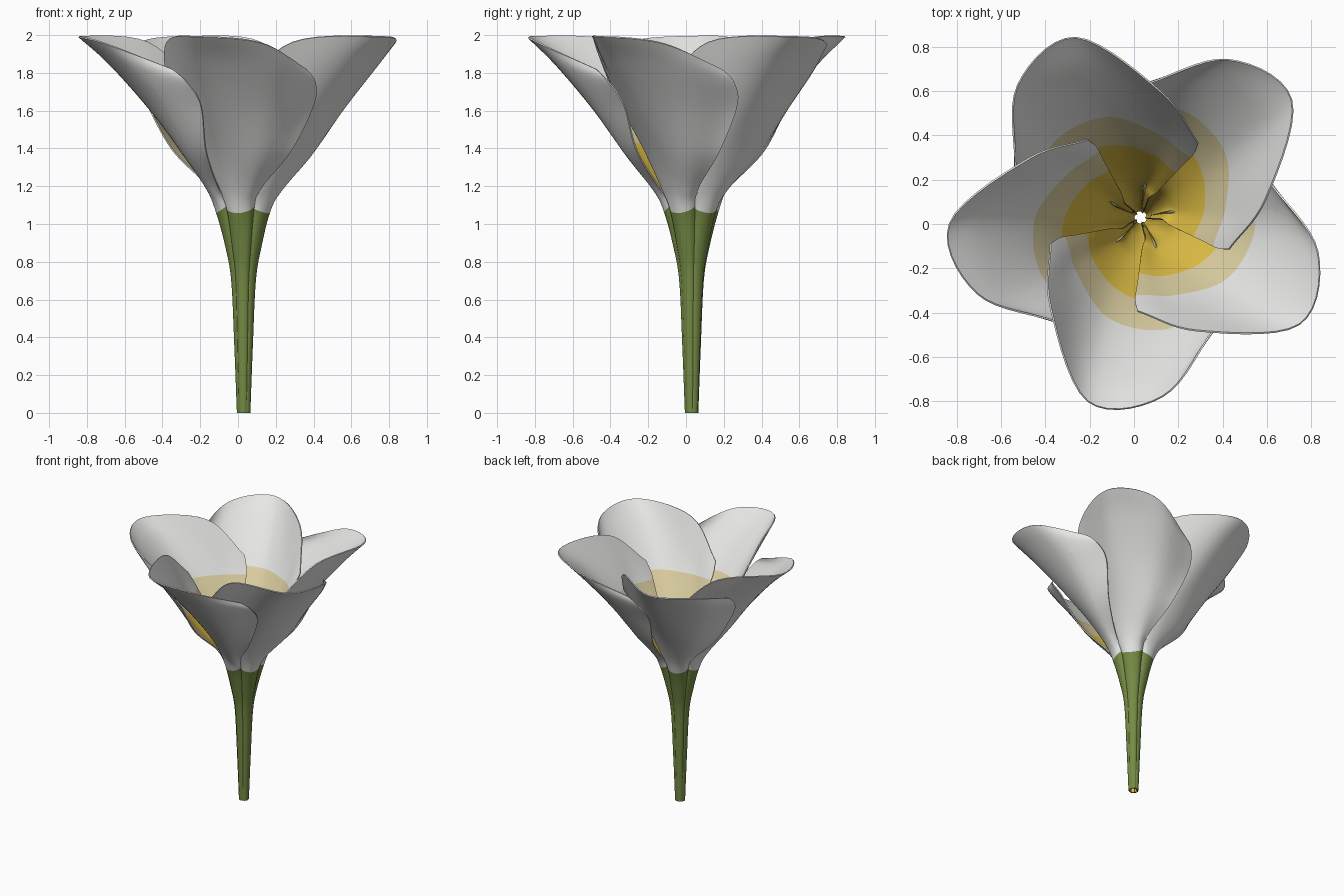
import bpy, bmesh, math
from mathutils import Vector

if "Cube" in bpy.data.objects:
    bpy.data.objects.remove(bpy.data.objects["Cube"])


def material(name, rgb):
    m = bpy.data.materials.new(name)
    m.diffuse_color = (*rgb, 1)
    m.use_nodes = True
    m.node_tree.nodes["Principled BSDF"].inputs["Base Color"].default_value = m.diffuse_color
    return m


white = material("petal white", (0.80, 0.80, 0.79))
pale = material("pale yellow", (0.72, 0.63, 0.36))
deep = material("deep yellow", (0.76, 0.53, 0.06))
green = material("tube green", (0.18, 0.26, 0.06))
# first four slots: inside skin; last four: matching outside skin
SLOTS = [white, pale, deep, deep, white, white, white, green]

CENTRE = Vector((0.03, 0.03, 0))
STEPS = 12

# Lower part of each petal: a narrow strip of the tube (radius, height)
rows = []
for r, z, lift in [(0.027, 0, 0), (0.040, 0.35, 0), (0.056, 0.7, 0),
                   (0.086, 0.88, 0.01), (0.133, 1.06, 0.045)]:
    rows.append([(-46, r * 0.72, z + lift), (-24, r * 0.98, z + lift * 0.3),
                 (0, r * 1.04, z), (24, r * 1.02, z + lift * 0.3),
                 (43, r * 0.90, z + lift)])
GREEN_ROWS = (len(rows) - 1) * STEPS

# Flaring blade: (angle from midrib, radius, height), inner edge to outer edge
rows += [
    [(-56, .135, 1.19), (-32, .17, 1.19), (-3, .195, 1.20), (22, .205, 1.19), (42, .195, 1.20)],
    [(-60, .21, 1.35), (-35, .265, 1.39), (-5, .32, 1.40), (25, .36, 1.38), (54, .38, 1.39)],
    [(-62, .30, 1.51), (-35, .40, 1.63), (-4, .52, 1.65), (27, .54, 1.63), (59, .51, 1.63)],
    [(-63, .37, 1.63), (-34, .49, 1.81), (-4, .71, 1.86), (24, .70, 1.83), (54, .575, 1.75)],
    [(-61, .42, 1.72), (-32, .57, 1.965), (-3, .86, 1.995), (20, .81, 1.96), (46, .60, 1.82)],
]


def smooth_path(points, steps):
    """Catmull-Rom curve through the points."""
    p = [Vector(q) for q in points]
    p = [2 * p[0] - p[1]] + p + [2 * p[-1] - p[-2]]
    out = []
    for k in range(1, len(p) - 2):
        a, b, c, d = p[k - 1:k + 3]
        for s in range(steps):
            t = s / steps
            out.append(0.5 * (2 * b + (c - a) * t + (2 * a - 5 * b + 4 * c - d) * t ** 2
                              + (3 * b - a - 3 * c + d) * t ** 3))
    return out + [p[-2].copy()]


def make_petal(name, axis):
    # control net to a fine grid
    net = []
    for row in rows:
        pts = []
        for ang, r, z in row:
            a = math.radians(axis + ang)
            pts.append((r * math.cos(a), r * math.sin(a), z))
        net.append(smooth_path(pts, 7))
    grid = list(zip(*[smooth_path(col, STEPS) for col in zip(*net)]))

    bm = bmesh.new()
    vs = [[bm.verts.new(p + CENTRE) for p in row] for row in grid]
    for i in range(len(vs) - 1):
        for j in range(len(vs[0]) - 1):
            f = bm.faces.new((vs[i][j], vs[i + 1][j], vs[i + 1][j + 1], vs[i][j + 1]))
            f.material_index = 3 if i < GREEN_ROWS else 0

    # cut clean borders for the yellow throat and its pale outer margin
    a = math.radians(axis + 34)
    side = Vector((-math.sin(a), math.cos(a), 0))
    for co, no in [((0, 0, 1.43), (0, 0, 1)), ((0, 0, 1.60), (0, 0, 1)), (CENTRE, side)]:
        bmesh.ops.bisect_plane(bm, geom=bm.verts[:] + bm.edges[:] + bm.faces[:],
                               plane_co=co, plane_no=no)
    for f in bm.faces:
        c = f.calc_center_median()
        if f.material_index == 0 and c.z < 1.60:
            margin = (c - CENTRE).dot(side) > 0
            f.material_index = 2 if c.z < 1.43 and not margin else 1

    mesh = bpy.data.meshes.new(name)
    bm.to_mesh(mesh)
    bm.free()
    for m in SLOTS:
        mesh.materials.append(m)
    ob = bpy.data.objects.new(name, mesh)
    bpy.context.collection.objects.link(ob)

    # thin skin, outside coloured by the second set of slots
    mod = ob.modifiers.new("thickness", 'SOLIDIFY')
    mod.thickness = 0.008
    mod.offset = -1
    mod.material_offset = 4
    mod.material_offset_rim = 4
    bpy.ops.object.select_all(action='DESELECT')
    ob.select_set(True)
    bpy.context.view_layer.objects.active = ob
    bpy.ops.object.modifier_apply(modifier=mod.name)
    bpy.ops.object.shade_smooth_by_angle(angle=math.radians(40))


# Five petals in a pinwheel
for k in range(5):
    make_petal(f"petal_{k + 1}", 41 + 72 * k)
